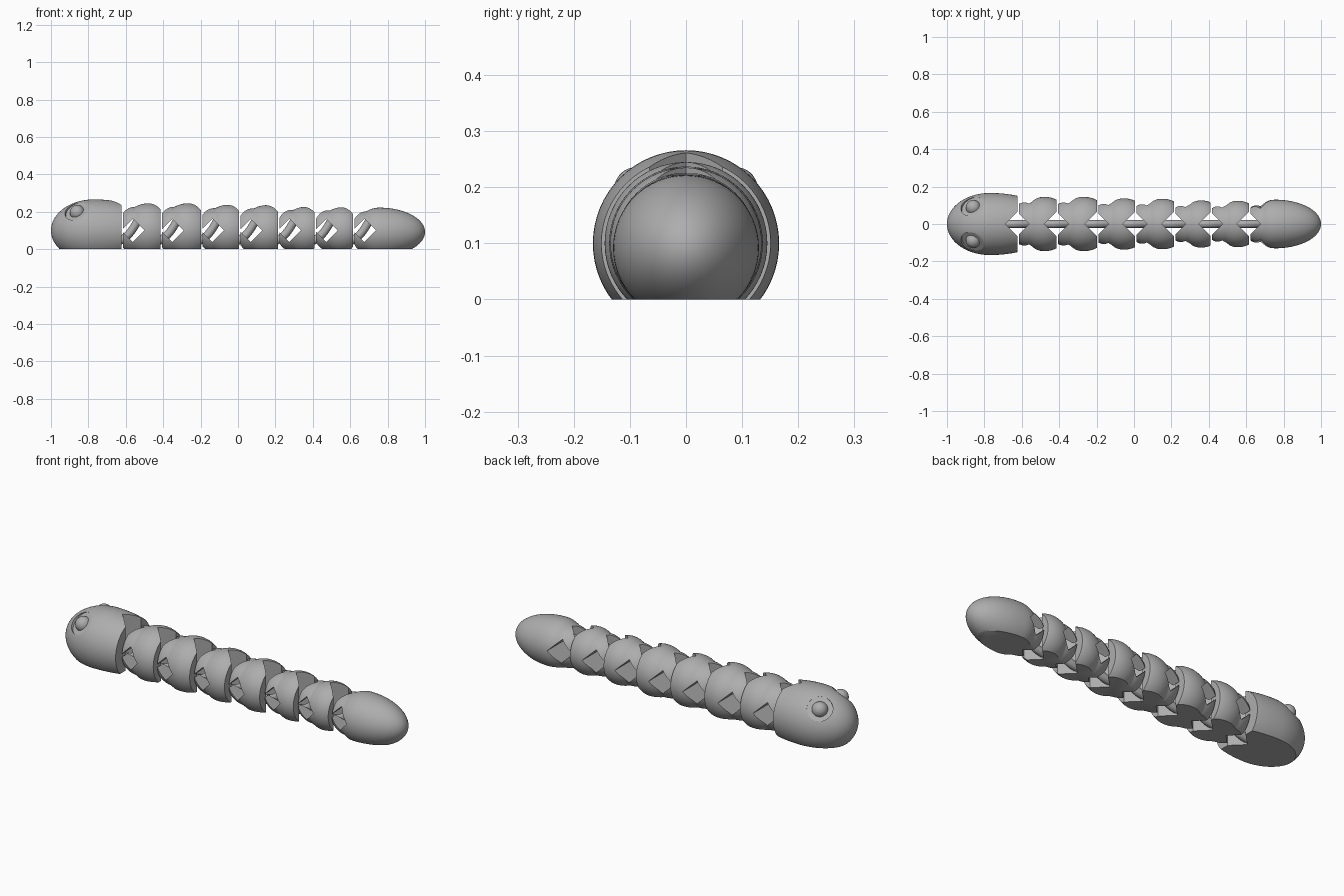
import bpy, bmesh, math
from mathutils import Vector, Matrix

if "Cube" in bpy.data.objects:
    bpy.data.objects.remove(bpy.data.objects["Cube"], do_unlink=True)

grey = bpy.data.materials.new("plain grey")
grey.use_nodes = True
grey.diffuse_color = (0.42, 0.42, 0.42, 1)
grey.node_tree.nodes["Principled BSDF"].inputs["Base Color"].default_value = grey.diffuse_color

JOINTS = [-0.62, -0.41, -0.195, 0.01, 0.217, 0.414, 0.618]
RADII = [0.145, 0.145, 0.137, 0.135, 0.126, 0.124]
AXIS = 0.1
GAP = 0.004


def make_object(name, bm):
    mesh = bpy.data.meshes.new(name)
    bmesh.ops.recalc_face_normals(bm, faces=bm.faces)
    bm.to_mesh(mesh)
    bm.free()
    mesh.materials.append(grey)
    obj = bpy.data.objects.new(name, mesh)
    bpy.context.collection.objects.link(obj)
    return obj


def select(obj):
    bpy.ops.object.select_all(action='DESELECT')
    obj.select_set(True)
    bpy.context.view_layer.objects.active = obj


def smooth(obj):
    select(obj)
    bpy.ops.object.shade_smooth_by_angle(angle=math.radians(32))


def oval(x, centre, length, radius):
    return radius * math.sqrt(max(0, 1 - ((x - centre) / length) ** 2))


def turned_body(name, start, end, radius_at, axis=AXIS, steps=40):
    """Solid turned about a lengthwise axis, with its underside cut flat."""
    bm = bmesh.new()
    points = [(start, 0)]
    for i in range(steps + 1):
        t = (1 - math.cos(math.pi * i / steps)) / 2
        x = start + (end - start) * t
        points.append((x, radius_at(x)))
    points.append((end, 0))
    verts = [bm.verts.new((x, 0, axis + r)) for x, r in points]
    edges = [bm.edges.new(pair) for pair in zip(verts, verts[1:])]
    bmesh.ops.spin(bm, geom=verts + edges, cent=(0, 0, axis), axis=(1, 0, 0),
                   angle=math.tau, steps=64)
    bmesh.ops.remove_doubles(bm, verts=bm.verts, dist=0.0001)
    cut = bmesh.ops.bisect_plane(bm, geom=bm.verts[:] + bm.edges[:] + bm.faces[:],
                                 plane_co=(0, 0, 0), plane_no=(0, 0, 1), clear_inner=True)
    rim = [e for e in cut["geom_cut"] if isinstance(e, bmesh.types.BMEdge)]
    bmesh.ops.holes_fill(bm, edges=rim, sides=0)
    return make_object(name, bm)


def carve(obj, cutter):
    mod = obj.modifiers.new("carve", 'BOOLEAN')
    mod.operation = 'DIFFERENCE'
    mod.solver = 'EXACT'
    mod.object = cutter
    select(obj)
    bpy.ops.object.modifier_apply(modifier=mod.name)
    bpy.data.objects.remove(cutter, do_unlink=True)


def diamond(centre, half, turn_axis):
    """Long square bar set on its corner, running along turn_axis."""
    side = half * math.sqrt(2)
    size = [side, 1, side] if turn_axis == 'Y' else [side, side, 1]
    bm = bmesh.new()
    bmesh.ops.create_cube(bm, size=1, matrix=Matrix.Translation(centre)
                          @ Matrix.Rotation(math.pi / 4, 4, turn_axis)
                          @ Matrix.Diagonal((*size, 1)))
    cutter = make_object("cutter", bm)
    cutter.hide_render = True
    return cutter


def upright_notch(obj, joint):
    carve(obj, diamond((joint - 0.004, 0, AXIS), 0.065, 'Z'))


def cross_tunnel(obj, joint):
    carve(obj, diamond((joint + 0.058, 0, AXIS), 0.062, 'Y'))


# Head
def head_radius(x):
    return oval(x, -0.77, 0.23 if x < -0.77 else 0.35, 0.166)


head = turned_body("head", -1, JOINTS[0] - GAP, head_radius)
upright_notch(head, JOINTS[0])

# Eyes, each a ball on a flat round seat
for side, label in ((-1, "right"), (1, "left")):
    normal = Vector((-0.4, side * 0.62, 0.67)).normalized()
    seat = Vector((-0.862, side * 0.092, 0.2))
    turn = normal.to_track_quat('Z', 'Y').to_matrix().to_4x4()
    bm = bmesh.new()
    bmesh.ops.create_cone(bm, cap_ends=True, segments=48, radius1=0.064, radius2=0.064,
                          depth=0.1, matrix=Matrix.Translation(seat + normal * 0.05) @ turn)
    cutter = make_object("cutter", bm)
    cutter.hide_render = True
    carve(head, cutter)
    bm = bmesh.new()
    bmesh.ops.create_uvsphere(bm, u_segments=32, v_segments=16, radius=0.04,
                              matrix=Matrix.Translation(seat - normal * 0.006) @ turn)
    smooth(make_object(label + "_eye", bm))
smooth(head)

# Middle segments: small front ball merging into a larger one
for i, radius in enumerate(RADII):
    joint, following = JOINTS[i], JOINTS[i + 1]

    def segment_radius(x):
        return max(oval(x, joint + 0.07, radius * 0.87, radius * 0.87),
                   oval(x, joint + 0.142, radius, radius))

    segment = turned_body(f"segment_{i + 1}", joint + GAP, following - GAP, segment_radius)
    upright_notch(segment, joint)
    cross_tunnel(segment, joint)
    upright_notch(segment, following)
    smooth(segment)


# Tail
def tail_radius(x):
    start = JOINTS[-1]
    return max(oval(x, start + 0.07, 0.11, 0.11),
               oval(x, 0.755, 0.13 if x < 0.755 else 0.245, 0.13))


tail = turned_body("tail", JOINTS[-1] + GAP, 1, tail_radius, axis=0.092)
upright_notch(tail, JOINTS[-1])
cross_tunnel(tail, JOINTS[-1])
smooth(tail)

# Slanted links joining the segments
for i, joint in enumerate(JOINTS):
    curve = bpy.data.curves.new(f"link_{i + 1}", 'CURVE')
    curve.dimensions = '3D'
    curve.bevel_depth = 0.022
    curve.bevel_resolution = 4
    curve.use_fill_caps = True
    path = [(-0.075, 0.03), (-0.025, 0.035), (0.03, 0.07), (0.07, 0.125), (0.09, 0.165)]
    spline = curve.splines.new('NURBS')
    spline.points.add(len(path) - 1)
    for point, (dx, z) in zip(spline.points, path):
        point.co = (joint + dx, 0, z, 1)
    spline.order_u = 3
    spline.use_endpoint_u = True
    curve.materials.append(grey)
    bpy.context.collection.objects.link(bpy.data.objects.new(curve.name, curve))
